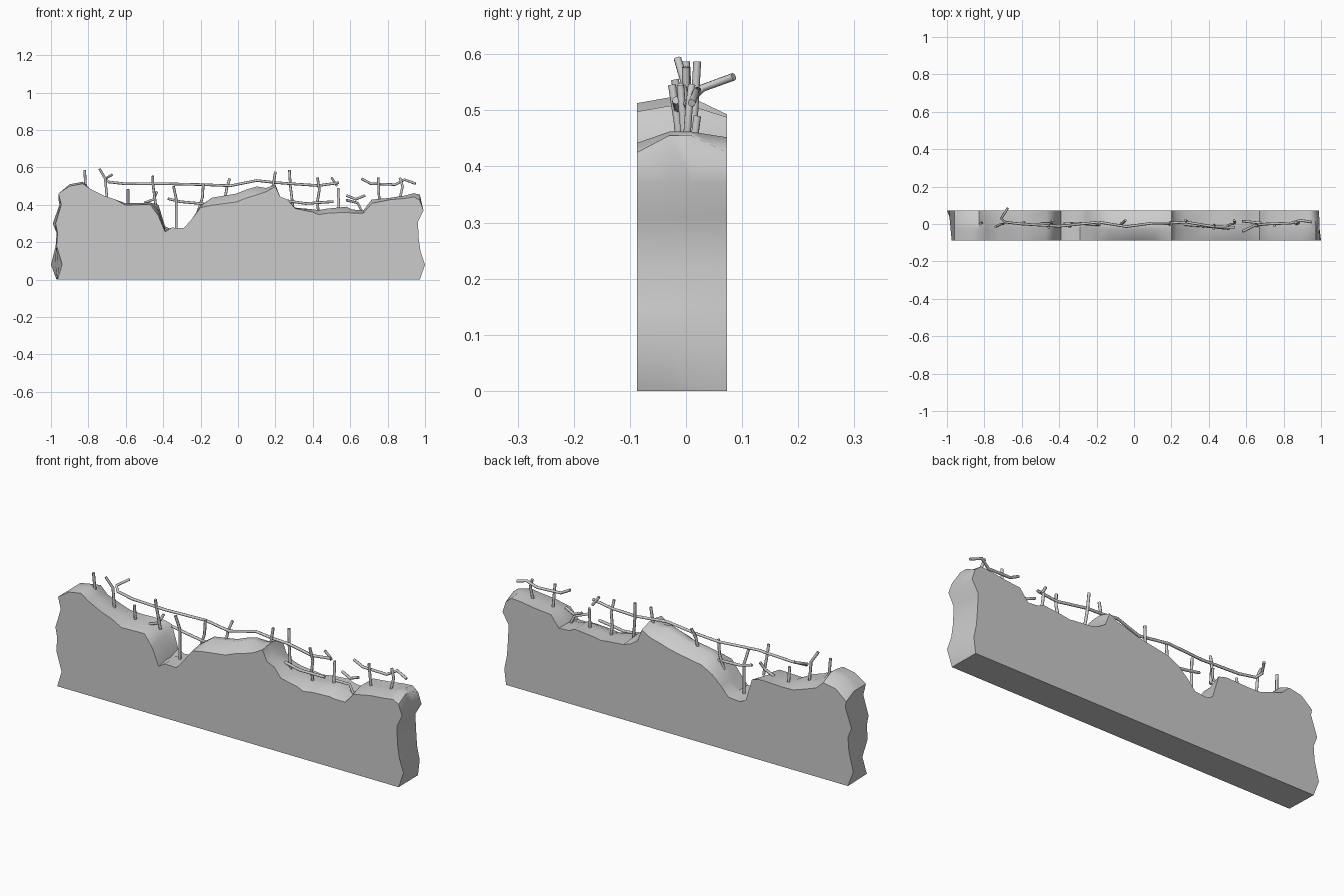
import bpy, bmesh, math

# Broken top: x, crest height, drop at front edge, drop at back edge
TOP = [
    (-.96, .46, .0, .03), (-.90, .51, .01, .03), (-.83, .523, .01, .03),
    (-.79, .485, .0, .03), (-.72, .45, .0, .02), (-.66, .43, .0, .02),
    (-.60, .408, .01, .0), (-.47, .412, .01, .0), (-.425, .37, .03, -.03),
    (-.39, .265, .01, -.02), (-.355, .278, .0, .01), (-.29, .275, .0, .0),
    (-.25, .32, .0, .0), (-.20, .395, .01, .03), (-.14, .438, .04, .04),
    (-.01, .46, .045, .04), (.04, .48, .045, .05), (.10, .498, .045, .05),
    (.15, .49, .02, .03), (.20, .508, .01, .02), (.225, .444, .0, .02),
    (.265, .428, .0, .03), (.305, .385, .005, .0), (.40, .376, .015, .0),
    (.43, .372, .025, .0), (.48, .38, .025, .0), (.58, .39, .03, .0),
    (.61, .375, .02, .0), (.67, .37, .015, .0), (.715, .428, .02, .0),
    (.81, .437, .01, .0), (.89, .449, .015, .0), (.94, .462, .02, .01),
    (.972, .455, .03, .03),
]
# Ragged ends, bottom to top: z, x at front, x at back
LEFT = [(0, -.965, -.97), (.08, -.94, -1), (.18, -.97, -.975),
        (.25, -.965, -.97), (.30, -.975, -.99), (.40, -.945, -.955)]
RIGHT = [(.37, .992, .99), (.31, .962, .955), (.22, .966, .96),
         (.15, .976, .965), (.08, 1.0, .98), (0, .972, .97)]
Y_FRONT, Y_BACK = -.087, .073


def outline(y):
    """Closed wall outline on the plane at depth y."""
    t = (y - Y_FRONT) / (Y_BACK - Y_FRONT)
    wf = max(0, (-.03 - y) / (-.03 - Y_FRONT))
    wb = max(0, (y - .01) / (Y_BACK - .01))
    side = lambda rows: [(f + (b - f) * t, z) for z, f, b in rows]
    top = [(x, z - df * wf - db * wb) for x, z, df, db in TOP]
    return side(LEFT) + top + side(RIGHT)


# Concrete wall
bm = bmesh.new()
rings = [[bm.verts.new((x, y, z)) for x, z in outline(y)]
         for y in (Y_FRONT, -.03, .01, Y_BACK)]
n = len(rings[0])
for a, b in zip(rings, rings[1:]):
    for i in range(n):
        j = (i + 1) % n
        bm.faces.new((a[i], a[j], b[j], b[i])).smooth = True
caps = [bm.faces.new(rings[0]), bm.faces.new(rings[-1])]
bmesh.ops.recalc_face_normals(bm, faces=bm.faces)
for cap in caps:
    cap.smooth = False
    for e in cap.edges:
        e.smooth = False
# sharp creases at the ends and at strong bends
for e in bm.edges:
    if len(e.link_faces) == 2 and e.calc_face_angle() > math.radians(50):
        e.smooth = False
mesh = bpy.data.meshes.new("broken_wall")
bm.to_mesh(mesh)
bm.free()
bpy.context.collection.objects.link(bpy.data.objects.new("broken_wall", mesh))


def bar(name, pts, r=.007):
    """Bent steel bar along a path of points."""
    cu = bpy.data.curves.new(name, 'CURVE')
    cu.dimensions = '3D'
    cu.bevel_depth = r
    cu.bevel_resolution = 2
    cu.use_fill_caps = True
    sp = cu.splines.new('POLY')
    sp.points.add(len(pts) - 1)
    for p, c in zip(sp.points, pts):
        p.co = (*c, 1)
    sp.use_smooth = True
    bpy.context.collection.objects.link(bpy.data.objects.new(name, cu))


# Bars running along the wall
bar("long_bar", [(-.675, .085, .56), (-.71, .03, .54), (-.69, .01, .522),
                 (-.60, .0, .512), (-.40, -.012, .513), (-.19, .01, .508),
                 (-.04, -.014, .502), (.10, .005, .53), (.19, .005, .52),
                 (.28, .01, .513), (.43, -.015, .503), (.54, -.018, .518)])
bar("low_bar_left", [(-.375, .0, .433), (-.31, .005, .417), (-.20, -.005, .407),
                     (-.15, .0, .40)])
bar("low_bar_middle", [(.24, .0, .425), (.36, -.01, .407), (.51, -.025, .417)])
bar("upper_bar_right", [(.66, -.005, .54), (.71, .0, .513), (.84, .005, .508),
                        (.89, .02, .535), (.95, .01, .513)])
bar("bent_bar_front", [(.58, -.04, .425), (.64, -.01, .41), (.665, -.01, .36)])
bar("bent_bar_back", [(.58, .015, .45), (.63, .01, .43), (.68, .005, .45)])
bar("hooked_bar", [(-.435, .02, .47), (-.45, .0, .43), (-.50, .0, .41)])
bar("leaning_bar", [(.50, -.01, .545), (.52, .0, .515), (.53, .0, .50)])

# Upright bars, top to bottom
UPRIGHTS = [
    [(-.82, 0, .587), (-.815, .005, .50)],
    [(-.74, -.015, .592), (-.71, .0, .54), (-.70, .0, .43)],
    [(-.588, .0, .483), (-.588, .01, .39)],
    [(-.455, -.02, .555), (-.455, -.01, .51), (-.44, .0, .40)],
    [(-.345, -.015, .50), (-.33, .0, .43), (-.33, .0, .26)],
    [(-.185, .0, .515), (-.19, .0, .44), (-.215, -.005, .36)],
    [(-.045, .02, .54), (-.06, .005, .49), (-.07, .0, .43)],
    [(.20, .0, .577), (.185, .0, .49)],
    [(.275, .02, .587), (.28, .015, .50), (.295, .005, .38)],
    [(.425, -.025, .545), (.435, -.015, .48), (.425, -.01, .42), (.43, -.005, .35)],
    [(.535, .02, .49), (.54, .005, .37)],
    [(.75, -.01, .545), (.755, .0, .42)],
    [(.865, .01, .545), (.88, .005, .50), (.865, .0, .43)],
]
for i, pts in enumerate(UPRIGHTS):
    bar(f"upright_bar_{i + 1}", pts)
